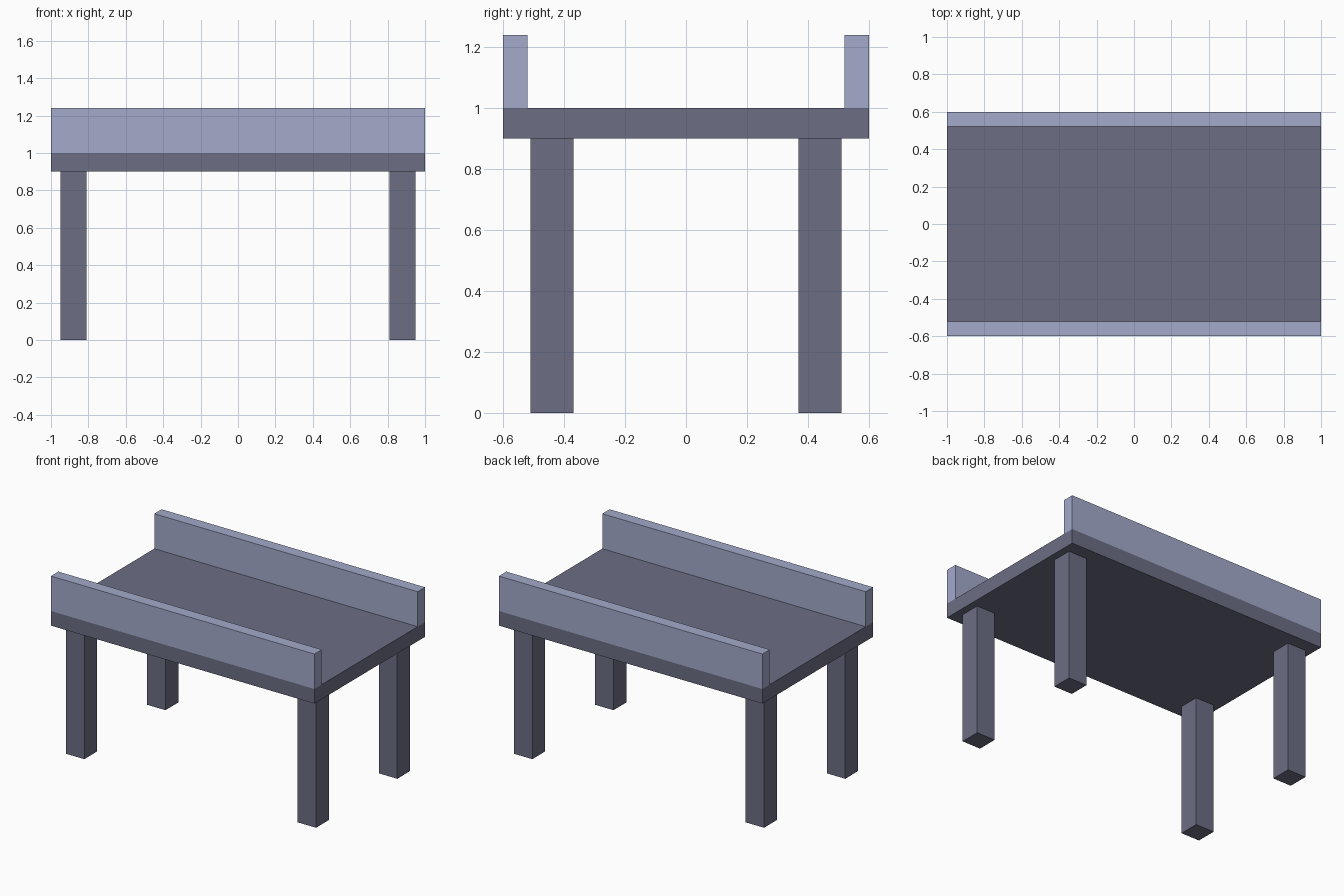
import bpy

cube = bpy.data.objects.get("Cube")
if cube:
    bpy.data.objects.remove(cube, do_unlink=True)


def material(name, color):
    mat = bpy.data.materials.new(name)
    mat.use_nodes = True
    mat.diffuse_color = color
    bsdf = next(n for n in mat.node_tree.nodes if n.type == 'BSDF_PRINCIPLED')
    bsdf.inputs["Base Color"].default_value = color
    return mat


def box(name, center, size, mat):
    bpy.ops.mesh.primitive_cube_add(size=1, location=center)
    obj = bpy.context.object
    obj.name = obj.data.name = name
    obj.scale = size
    bpy.ops.object.transform_apply(location=False, rotation=False, scale=True)
    obj.data.materials.append(mat)
    return obj


slate = material("dark slate", (0.15, 0.156, 0.231, 1))
lavender = material("pale lavender blue", (0.366, 0.402, 0.597, 1))

LENGTH, WIDTH = 2.0, 1.2
LEG_HEIGHT, LEG = 0.9, 0.14
TOP, RAIL_HEIGHT, RAIL = 0.1, 0.24, 0.08

# Flat table top
box("table_top", (0, 0, LEG_HEIGHT + TOP / 2), (LENGTH, WIDTH, TOP), slate)

for side, sy in (("front", -1), ("back", 1)):
    # Raised board along each long edge
    box(side + "_rail",
        (0, sy * (WIDTH - RAIL) / 2, LEG_HEIGHT + TOP + RAIL_HEIGHT / 2),
        (LENGTH, RAIL, RAIL_HEIGHT), lavender)
    # Square legs set in from the corners
    for hand, sx in (("left", 1), ("right", -1)):
        box(f"{side}_{hand}_leg", (sx * 0.88, sy * 0.44, LEG_HEIGHT / 2),
            (LEG, LEG, LEG_HEIGHT), slate)
